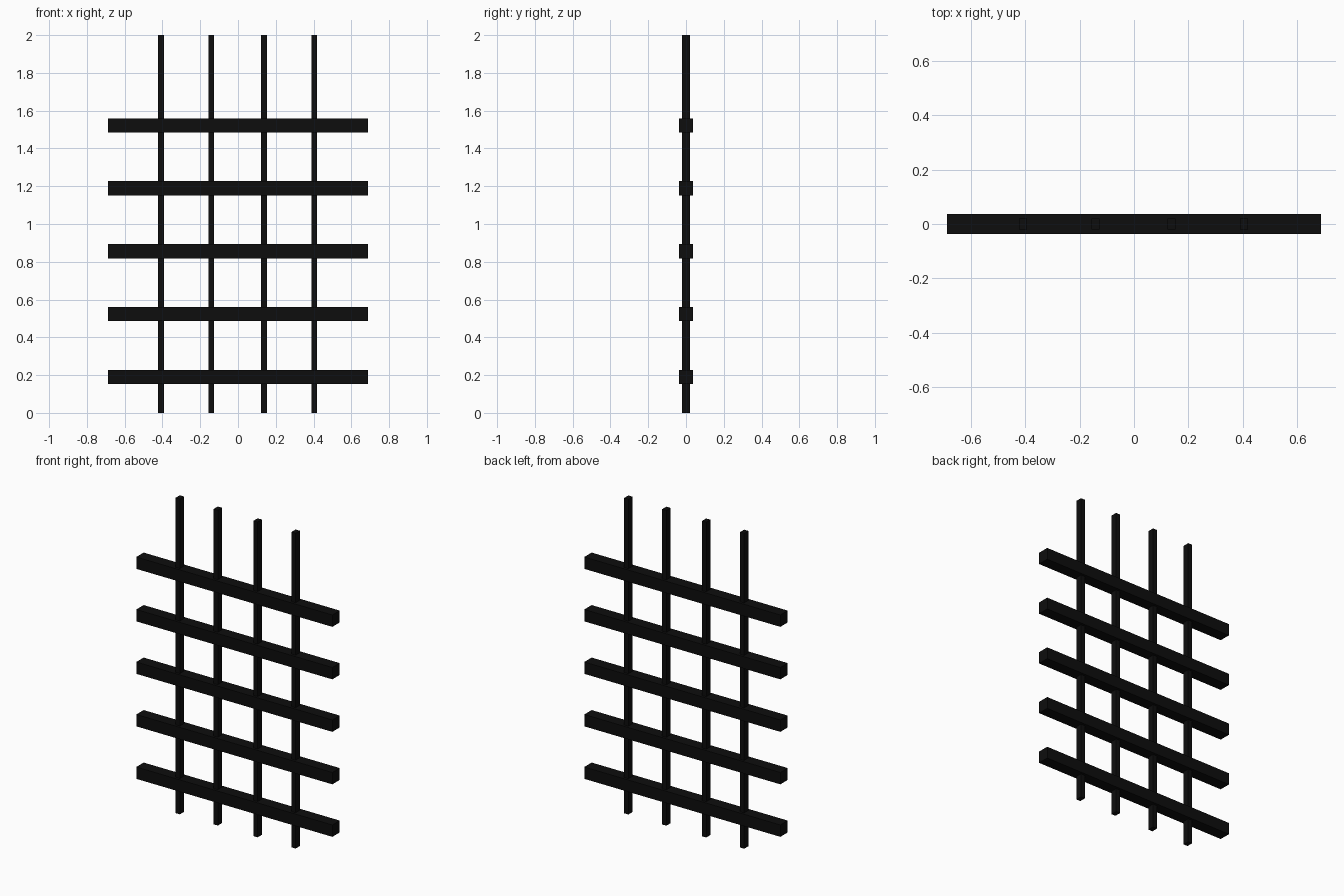
import bpy

cube = bpy.data.objects.get("Cube")
if cube:
    bpy.data.objects.remove(cube, do_unlink=True)

# Single matte black colour
black = bpy.data.materials.new("matte_black")
black.use_nodes = True
colour = (0.004, 0.004, 0.004, 1)
black.diffuse_color = colour
black.node_tree.nodes["Principled BSDF"].inputs["Base Color"].default_value = colour


def box(name, size, centre):
    bpy.ops.mesh.primitive_cube_add(size=1, location=centre)
    obj = bpy.context.object
    obj.name = name
    obj.scale = size
    bpy.ops.object.transform_apply(location=False, rotation=False, scale=True)
    obj.data.materials.append(black)
    return obj


# Thin upright rods, full height
for i, x in enumerate((-0.408, -0.142, 0.138, 0.404)):
    box(f"upright_rod_{i + 1}", (0.03, 0.042, 2), (x, 0, 1))

# Thick horizontal rails, evenly spaced
for i in range(5):
    box(f"horizontal_rail_{i + 1}", (1.376, 0.074, 0.075), (0, 0, 0.19 + i * 0.333))
